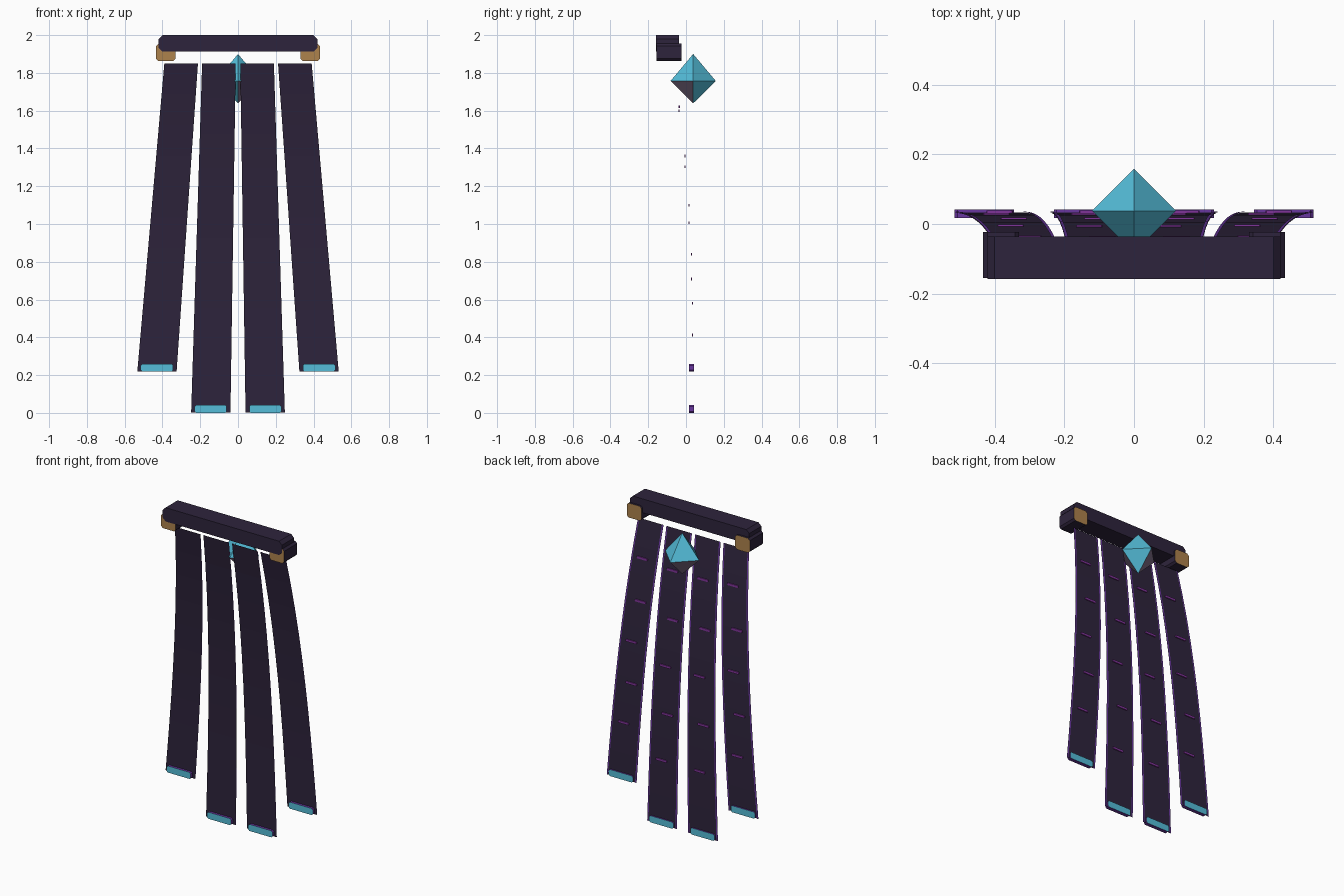
import bpy
import bmesh
from mathutils import Vector

cube = bpy.data.objects.get("Cube")
if cube:
    bpy.data.objects.remove(cube)


def material(name, srgb):
    linear = [((c + 0.055) / 1.055) ** 2.4 for c in srgb]
    mat = bpy.data.materials.new(name)
    mat.use_nodes = True
    mat.diffuse_color = (*linear, 1)
    bsdf = mat.node_tree.nodes["Principled BSDF"]
    bsdf.inputs["Base Color"].default_value = (*linear, 1)
    return mat


DARK = material("dark cloth", (0.18, 0.14, 0.235))
GOLD = material("gold", (0.68, 0.51, 0.30))
TEAL = material("teal", (0.33, 0.74, 0.85))
PURPLE = material("purple trim", (0.41, 0.21, 0.62))
VIOLET = material("violet stitch", (0.50, 0.20, 0.60))
MAUVE = material("mauve", (0.50, 0.43, 0.53))


def finish(name, bm, mats):
    mesh = bpy.data.meshes.new(name)
    bm.to_mesh(mesh)
    bm.free()
    for mat in mats:
        mesh.materials.append(mat)
    obj = bpy.data.objects.new(name, mesh)
    bpy.context.collection.objects.link(obj)
    return obj


def block(name, x, y, z, chamfer, side_mat, face_mat):
    """Chamfered outline in x-z extruded along y; front and back get face_mat."""
    (x0, x1), (y0, y1), (z0, z1), c = x, y, z, chamfer
    outline = [(x0 + c, z0), (x1 - c, z0), (x1, z0 + c), (x1, z1 - c),
               (x1 - c, z1), (x0 + c, z1), (x0, z1 - c), (x0, z0 + c)]
    bm = bmesh.new()
    front = bm.faces.new([bm.verts.new((px, y0, pz)) for px, pz in outline])
    grown = bmesh.ops.extrude_face_region(bm, geom=[front], use_keep_orig=True)
    moved = [v for v in grown["geom"] if isinstance(v, bmesh.types.BMVert)]
    bmesh.ops.translate(bm, verts=moved, vec=(0, y1 - y0, 0))
    bmesh.ops.recalc_face_normals(bm, faces=bm.faces)
    for f in bm.faces:
        f.material_index = int(abs(f.normal.y) > 0.9)
    return finish(name, bm, [side_mat, face_mat])


TOP = 1.85


def sweep(t):
    """Depth of the hanging cloth, t = 0 at the top and 1 at the hem."""
    return 0.033 - 0.11 * (1 - t) ** 2.7


def ribbon(name, inner, outer, bottom, offset, mat, steps=10):
    """Curved sheet between two straight edges given as (top x, hem x)."""
    bm = bmesh.new()
    rows = []
    for i in range(steps + 1):
        t = i / steps
        z = TOP + (bottom - TOP) * t
        rows.append([bm.verts.new((a + (b - a) * t, sweep(t) + offset, z))
                     for a, b in (inner, outer)])
    for (a, b), (c, d) in zip(rows, rows[1:]):
        bm.faces.new((a, b, d, c))
    return finish(name, bm, [mat])


def panel(label, side, inner, outer, bottom, tip, first, gap):
    edge_in, edge_out = [tuple(side * v for v in e) for e in (inner, outer)]
    ribbon(label + "_cloth", edge_in, edge_out, bottom, 0, DARK)
    # purple trim along both edges of the back
    for edge, s, word in ((edge_in, side, "inner"), (edge_out, -side, "outer")):
        inset = tuple(v + s * 0.009 for v in edge)
        ribbon(f"{label}_{word}_trim", edge, inset, bottom, 0.003, PURPLE)
    # teal plate on the hem
    xs = sorted(side * v for v in tip)
    block(label + "_hem_plate", xs, (0.017, 0.042),
          (bottom - 0.002, bottom + 0.04), 0.008, PURPLE, TEAL)
    # staggered stitches on the back
    for i in range(5):
        z = first - gap * i
        t = (TOP - z) / (TOP - bottom)
        top_x, hem_x = [(a + b) / 2 for a, b in zip(edge_in, edge_out)]
        x = top_x + (hem_x - top_x) * t + (-1) ** i * 0.015
        y = sweep(t)
        block(f"{label}_stitch_{i + 1}", (x - 0.038, x + 0.038),
              (y + 0.001, y + 0.007), (z - 0.007, z + 0.007), 0.002, VIOLET, VIOLET)


# hanging cloth panels
for side, word in ((1, "left"), (-1, "right")):
    panel(word + "_inner", side, (0.012, 0.04), (0.19, 0.248),
          0.002, (0.06, 0.23), 1.6, 0.297)
    panel(word + "_outer", side, (0.212, 0.325), (0.39, 0.533),
          0.22, (0.345, 0.515), 1.62, 0.26)
    # clasp at the end of the bar
    xs = sorted((side * 0.33, side * 0.433))
    block(word + "_clasp", xs, (-0.155, -0.023), (1.863, 1.955), 0.012, DARK, GOLD)

# top bar
block("top_bar", (-0.42, 0.42), (-0.158, -0.036), (1.912, 2.0), 0.02, DARK, DARK)

# gem: octahedron with mauve on two opposite lower faces
bm = bmesh.new()
centre = Vector((0, 0.038, 1.757))
ring = [bm.verts.new(centre + Vector(p) * 0.12)
        for p in ((1, 0, 0), (0, 1, 0), (-1, 0, 0), (0, -1, 0))]
apex = bm.verts.new(centre + Vector((0, 0, 0.143)))
base = bm.verts.new(centre - Vector((0, 0, 0.118)))
for i in range(4):
    a, b = ring[i], ring[(i + 1) % 4]
    bm.faces.new((a, b, apex))
    bm.faces.new((b, a, base)).material_index = i % 2
bmesh.ops.recalc_face_normals(bm, faces=bm.faces)
finish("gem", bm, [TEAL, MAUVE])
